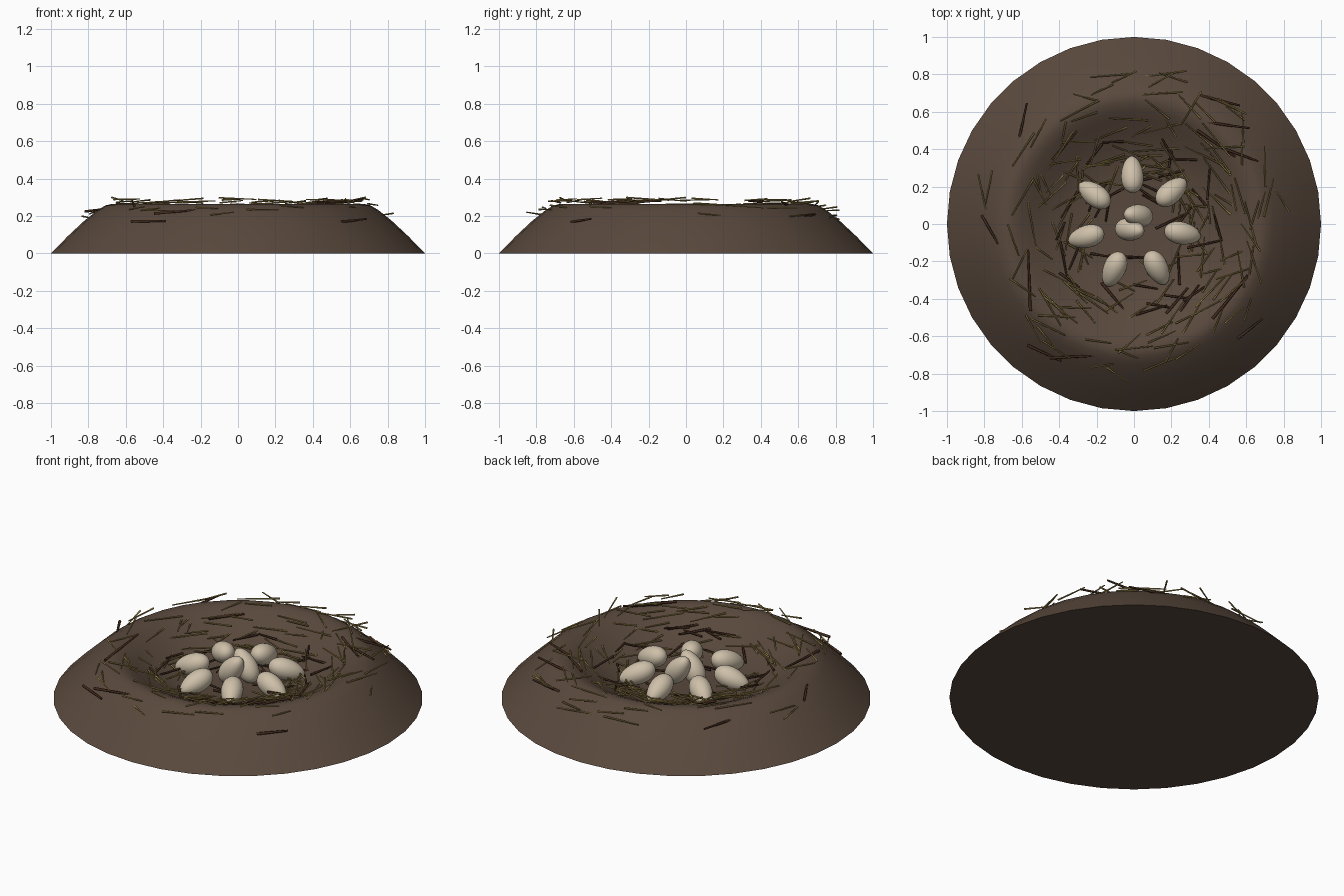
import bpy, bmesh, math, random
from mathutils import Matrix, Vector

random.seed(7)
if "Cube" in bpy.data.objects:
    bpy.data.objects.remove(bpy.data.objects["Cube"], do_unlink=True)


def material(name, rgb):
    m = bpy.data.materials.new(name)
    m.use_nodes = True
    m.diffuse_color = (*rgb, 1)
    m.node_tree.nodes["Principled BSDF"].inputs["Base Color"].default_value = (*rgb, 1)
    return m


EARTH = material("earth brown", (.1, .066, .046))
TWIG = material("dark twig", (.055, .024, .013))
STRAW = material("dry straw", (.31, .22, .065))
SHELL = material("cream shell", (.62, .53, .4))


def finish(name, bm, mat, angle):
    mesh = bpy.data.meshes.new(name)
    bm.to_mesh(mesh)
    bm.free()
    mesh.materials.append(mat)
    ob = bpy.data.objects.new(name, mesh)
    bpy.context.collection.objects.link(ob)
    bpy.ops.object.select_all(action='DESELECT')
    ob.select_set(True)
    bpy.context.view_layer.objects.active = ob
    bpy.ops.object.shade_smooth_by_angle(angle=math.radians(angle))
    return ob


# Mound: lathe profile from the bowl centre over the rim to the ground
PROFILE = [(0, .09), (.15, .091), (.25, .097), (.34, .113), (.42, .14), (.5, .181),
           (.56, .216), (.61, .245), (.65, .26), (.68, .263), (.71, .256), (.75, .232),
           (.82, .176), (.91, .092), (1, 0)]


def height(r):
    for (r0, z0), (r1, z1) in zip(PROFILE, PROFILE[1:]):
        if r <= r1:
            return z0 + (z1 - z0) * (r - r0) / (r1 - r0)
    return 0


bm = bmesh.new()
verts = [bm.verts.new((r, 0, z)) for r, z in PROFILE + [(0, 0)]]
edges = [bm.edges.new(pair) for pair in zip(verts, verts[1:])]
bmesh.ops.spin(bm, geom=verts + edges, cent=(0, 0, 0), axis=(0, 0, 1),
               angle=math.tau, steps=36)
bmesh.ops.remove_doubles(bm, verts=bm.verts, dist=.0005)
bmesh.ops.recalc_face_normals(bm, faces=bm.faces)
finish("nest_mound", bm, EARTH, 40)


# Eggs: long axis along local z, slightly narrower at the +z end
def egg(name, place, azimuth, tilt):
    bm = bmesh.new()
    bmesh.ops.create_uvsphere(bm, u_segments=24, v_segments=16, radius=1)
    for v in bm.verts:
        width = .06 * (1 - .14 * v.co.z)
        v.co = (v.co.x * width, v.co.y * width, v.co.z * .103)
    ob = finish(name, bm, SHELL, 60)
    a, t = math.radians(azimuth), math.radians(tilt)
    axis = Vector((math.cos(a) * math.cos(t), math.sin(a) * math.cos(t), math.sin(t)))
    ob.matrix_world = Matrix.Translation(place) @ axis.to_track_quat('Z', 'Y').to_matrix().to_4x4()


for i in range(7):
    deg = 92 + i * 360 / 7
    a = math.radians(deg)
    egg(f"ring_egg_{i + 1}", (.265 * math.cos(a), .265 * math.sin(a), .16), deg, -20)
egg("centre_egg_back", (.02, .045, .185), 172, 52)
egg("centre_egg_front", (-.02, -.03, .18), -8, 52)


# Sticks: thin tapered rods lying on the mound
def stick(bm, x, y, degrees, length, radius, lift):
    turn = Matrix.Rotation(math.radians(degrees), 4, 'Z')
    lean = Matrix.Rotation(math.pi / 2 + random.uniform(-.1, .1), 4, 'Y')
    spot = Matrix.Translation((x, y, height(math.hypot(x, y)) + lift))
    bmesh.ops.create_cone(bm, cap_ends=True, segments=6, radius1=radius,
                          radius2=radius * .65, depth=length, matrix=spot @ turn @ lean)


def scatter(bm, count, near, far, lengths, radius):
    for _ in range(count):
        r, a = random.uniform(near, far), random.uniform(0, math.tau)
        heading = math.degrees(a) + 90 + random.gauss(0, 28)
        stick(bm, r * math.cos(a), r * math.sin(a), heading,
              random.uniform(*lengths), radius, random.uniform(.012, .035))


# Large twigs: x, y, heading, length
LARGE = [(-.6, .52, 78, .26), (-.77, -.03, -60, .18), (.46, .66, -14, .22),
         (.49, .53, -8, .26), (.44, .43, -35, .25), (.57, .37, -20, .2),
         (.54, -.36, 52, .22), (.5, -.41, 50, .25), (.62, -.56, 38, .17),
         (-.48, -.69, -25, .2), (-.32, -.71, 3, .26), (-.56, -.3, 92, .33),
         (-.37, .42, 50, .2), (.23, -.41, 50, .18), (-.11, -.39, -50, .2)]
bm = bmesh.new()
for x, y, heading, length in LARGE:
    stick(bm, x, y, heading, length, .008, .015)
scatter(bm, 36, .16, .5, (.1, .2), .007)
finish("twigs", bm, TWIG, 70)

bm = bmesh.new()
scatter(bm, 110, .24, .58, (.12, .26), .005)
scatter(bm, 70, .58, .83, (.12, .24), .005)
finish("straw", bm, STRAW, 70)
